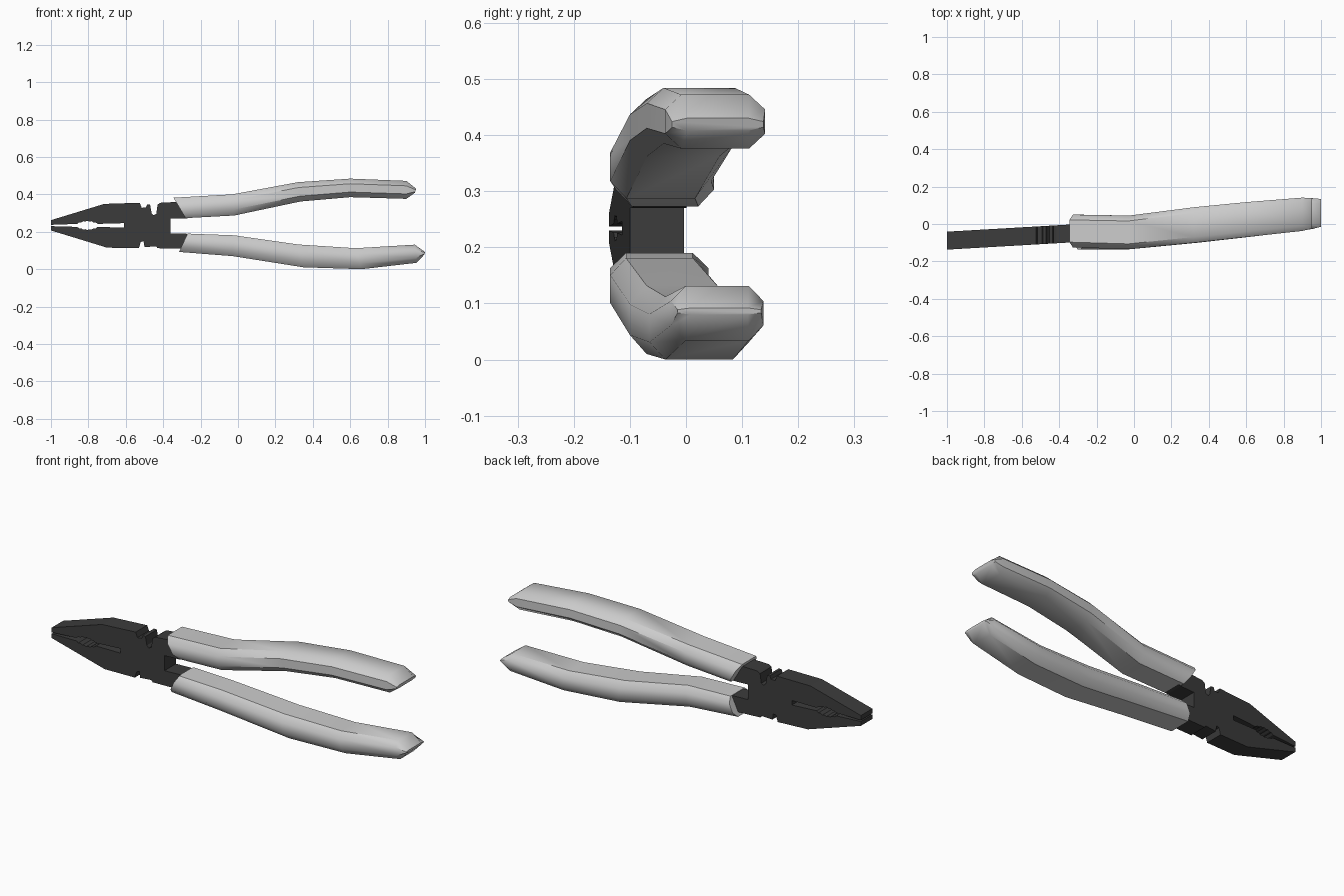
import bpy, bmesh, math
from mathutils import Vector

if "Cube" in bpy.data.objects:
    bpy.data.objects.remove(bpy.data.objects["Cube"])


def finish(bm, name, mat=None, smooth=False):
    bmesh.ops.recalc_face_normals(bm, faces=bm.faces)
    me = bpy.data.meshes.new(name)
    bm.to_mesh(me)
    bm.free()
    ob = bpy.data.objects.new(name, me)
    bpy.context.collection.objects.link(ob)
    if mat:
        me.materials.append(mat)
    if smooth:
        bpy.ops.object.select_all(action='DESELECT')
        bpy.context.view_layer.objects.active = ob
        ob.select_set(True)
        bpy.ops.object.shade_smooth_by_angle(angle=math.radians(44))
    return ob


steel = bpy.data.materials.new("dark_steel")
steel.diffuse_color = (0.045, 0.045, 0.045, 1)
steel.use_nodes = True
steel.node_tree.nodes["Principled BSDF"].inputs["Base Color"].default_value = steel.diffuse_color

# Head outline: upper edge, tangs, lower edge, then the toothed jaw slot
upper = [(-1, .262), (-.715, .349), (-.525, .355), (-.515, .328), (-.492, .33),
         (-.486, .347), (-.47, .345), (-.462, .3), (-.452, .288), (-.437, .295),
         (-.43, .345), (-.415, .355), (-.32, .36), (-.2, .365), (-.2, .29),
         (-.28, .27), (-.362, .27)]
lower = [(-.362, .19), (-.28, .19), (-.2, .18), (-.2, .105), (-.3, .11), (-.43, .112),
         (-.437, .122), (-.5, .118), (-.505, .15), (-.52, .145), (-.53, .112),
         (-.7, .115), (-1, .207)]
TEETH = 5
up_slot, low_slot = [(-1, .237)], [(-1, .230)]
for i in range(TEETH * 2 + 1):
    t = i / (TEETH * 2)
    r = .008 + .013 * math.sin(math.pi * t) + (.004 if i % 2 else 0)
    x = -.86 + .11 * t
    up_slot.append((x, .234 + r))
    low_slot.append((x, .234 - r))
up_slot.append((-.61, .246))
low_slot.append((-.61, .222))
outline = upper + lower + low_slot + up_slot[::-1]

bm = bmesh.new()
face = bm.faces.new([bm.verts.new((x, -.137 + .058 * (x + 1), z)) for x, z in outline])
ext = bmesh.ops.extrude_face_region(bm, geom=[face])
bmesh.ops.translate(bm, verts=[v for v in ext['geom'] if isinstance(v, bmesh.types.BMVert)],
                    vec=(0, .096, 0))
bmesh.ops.triangulate(bm, faces=[f for f in bm.faces if len(f.verts) > 4])
finish(bm, "plier_head", steel)

# Grips: chamfered section lofted between the top and bottom edge lines
SECTION = [(-1, -.45), (-.68, -1), (.68, -1), (1, -.45),
           (1, .45), (.68, 1), (-.68, 1), (-1, .45)]


def grip(name, stations):
    bm = bmesh.new()
    rings = []
    for top, bot, y0, y1 in stations:
        t, b = Vector((top[0], 0, top[1])), Vector((bot[0], 0, bot[1]))
        ring = []
        for u, v in SECTION:
            p = (t + b) / 2 + (t - b) / 2 * v
            p.y = (y0 + y1) / 2 + u * (y1 - y0) / 2
            ring.append(bm.verts.new(p))
        rings.append(ring)
    n = len(SECTION)
    for a, b in zip(rings, rings[1:]):
        for i in range(n):
            bm.faces.new((a[i], a[(i + 1) % n], b[(i + 1) % n], b[i]))
    bm.faces.new(rings[0])
    bm.faces.new(rings[-1])
    return finish(bm, name, smooth=True)


grip("upper_grip", [
    ((-.345, .382), (-.28, .273), -.125, .05),
    ((-.03, .4), (-.02, .287), -.135, .045),
    ((.32, .465), (.335, .362), -.1, .09),
    ((.6, .484), (.6, .385), -.07, .117),
    ((.9, .472), (.9, .376), -.037, .141),
    ((.953, .43), (.945, .408), -.025, .138)])
grip("lower_grip", [
    ((-.27, .19), (-.315, .092), -.135, .04),
    ((-.02, .181), (-.03, .07), -.135, .04),
    ((.32, .132), (.35, .01), -.1, .085),
    ((.63, .112), (.66, .0), -.065, .112),
    ((.945, .131), (.955, .034), -.027, .138),
    ((1, .092), (.998, .08), -.015, .134)])
